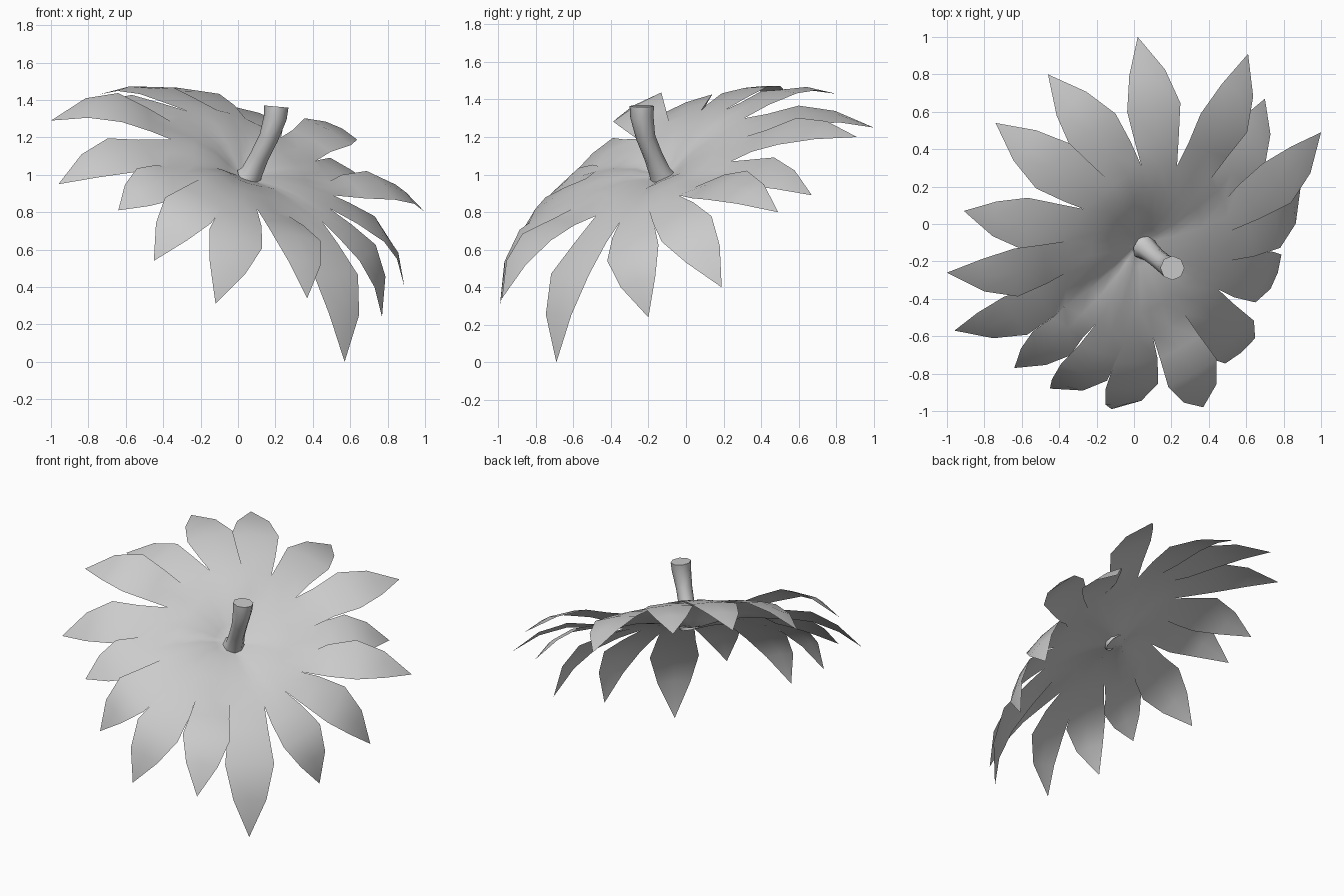
import bpy, bmesh, math
from mathutils import Vector as V

if "Cube" in bpy.data.objects:
    bpy.data.objects.remove(bpy.data.objects["Cube"])

# Leaf tips, counter-clockwise starting at the back
TIPS = [(0.02, 1.0, 1.25), (-0.46, 0.8, 1.43), (-0.74, 0.54, 1.43), (-0.91, 0.07, 1.30),
        (-1.0, -0.26, 1.29), (-0.96, -0.57, 0.95), (-0.64, -0.77, 0.81), (-0.45, -0.88, 0.54),
        (-0.12, -0.99, 0.31), (0.37, -0.98, 0.34), (0.57, -0.69, 0.0), (0.77, -0.2, 0.24),
        (0.89, 0.19, 0.40), (1.0, 0.49, 0.80), (0.70, 0.67, 0.89), (0.61, 0.91, 1.20)]
# Notch after each leaf
NOTCHES = [(0.04, 0.31, 1.30), (-0.11, 0.21, 1.345), (-0.27, 0.08, 1.34), (-0.35, -0.09, 1.28),
           (-0.36, -0.26, 1.19), (-0.37, -0.44, 1.04), (-0.2, -0.53, 0.98), (-0.05, -0.63, 0.87),
           (0.1, -0.6, 0.82), (0.27, -0.48, 0.78), (0.45, -0.35, 0.75), (0.49, -0.2, 0.82),
           (0.51, -0.04, 0.89), (0.48, 0.12, 0.96), (0.41, 0.24, 1.07), (0.23, 0.31, 1.20)]
# Leaves that differ from the usual: extra bend, roll
TWEAK = {4: (0.35, 0.1), 5: (-0.08, 0.14), 6: (-0.45, 0.1), 14: (-0.15, 0)}
N = len(TIPS)
CENTRE = V((0.05, -0.14, 1.06))
AXIS = V((0.4, -0.44, 1)).normalized()


def finish(name, bm, angle):
    bmesh.ops.recalc_face_normals(bm, faces=bm.faces)
    me = bpy.data.meshes.new(name)
    bm.to_mesh(me)
    bm.free()
    ob = bpy.data.objects.new(name, me)
    bpy.context.collection.objects.link(ob)
    bpy.ops.object.select_all(action='DESELECT')
    ob.select_set(True)
    bpy.context.view_layer.objects.active = ob
    bpy.ops.object.shade_smooth_by_angle(angle=math.radians(angle))
    return ob


# Dished crown disc: rings scaled between the centre and the notches
bm = bmesh.new()
rim = []
for i in range(N):
    a, b = V(NOTCHES[i - 1]), V(NOTCHES[i])
    rim += [a, (a + b) / 2 + AXIS * 0.005]
rings = []
for s, lift in ((0.1, -0.065), (0.22, -0.045), (0.4, -0.015), (0.7, 0.004), (1.0, 0.0)):
    rings.append([bm.verts.new(CENTRE.lerp(p, s) + AXIS * lift) for p in rim])
bm.faces.new(rings[0])
for r0, r1 in zip(rings, rings[1:]):
    for j in range(2 * N):
        k = (j + 1) % (2 * N)
        bm.faces.new((r0[j], r0[k], r1[k], r1[j]))

# Arched pointed leaves growing from the rim
for i in range(N):
    row = [rings[-1][2 * i], rings[-1][2 * i + 1], rings[-1][(2 * i + 2) % (2 * N)]]
    base, tip = row[1].co.copy(), V(TIPS[i])
    extra, roll = TWEAK.get(i, (0, 0))
    chord = tip - base
    up = (AXIS - chord * AXIS.dot(chord) / chord.length_squared).normalized()
    side = row[2].co - row[0].co
    side = side - chord * side.dot(chord) / chord.length_squared
    side = (side - up * side.dot(up)).normalized()
    side = (side - up * roll).normalized()
    bend = 1.15 - 0.3 * tip.z + extra  # drooping leaves bow out more
    width = 0.85 + 0.2 * chord.length
    for t, half, arch in ((0.2, 0.125, 0.057), (0.45, 0.153, 0.108), (0.72, 0.103, 0.092)):
        mid = base + chord * t + up * arch * bend
        new = [bm.verts.new(mid + side * half * width * k - up * 0.012 * abs(k)) for k in (-1, 0, 1)]
        for k in (0, 1):
            bm.faces.new((row[k], row[k + 1], new[k + 1], new[k]))
        row = new
    end = bm.verts.new(tip)
    for k in (0, 1):
        bm.faces.new((row[k], row[k + 1], end))
finish("leaf_crown", bm, 60)

# Bent stem with a flared foot and a wider cut end
bm = bmesh.new()
PATH = [((0.055, -0.125, 0.985), 0.07), ((0.075, -0.14, 1.015), 0.058), ((0.115, -0.175, 1.1), 0.051),
        ((0.165, -0.215, 1.2), 0.052), ((0.2, -0.235, 1.31), 0.062), ((0.205, -0.235, 1.365), 0.065)]
pts = [V(p) for p, r in PATH]
prev = None
for i, (p, r) in enumerate(PATH):
    d = (pts[min(i + 1, len(pts) - 1)] - pts[max(i - 1, 0)]).normalized()
    u = V((0, 1, 0)).cross(d).normalized()
    w = d.cross(u)
    ring = [bm.verts.new(pts[i] + (u * math.cos(a) + w * math.sin(a)) * r)
            for a in (2 * math.pi * k / 8 for k in range(8))]
    if prev:
        for k in range(8):
            bm.faces.new((prev[k], prev[(k + 1) % 8], ring[(k + 1) % 8], ring[k]))
    prev = ring
bm.faces.new(prev)
finish("stem", bm, 50)
